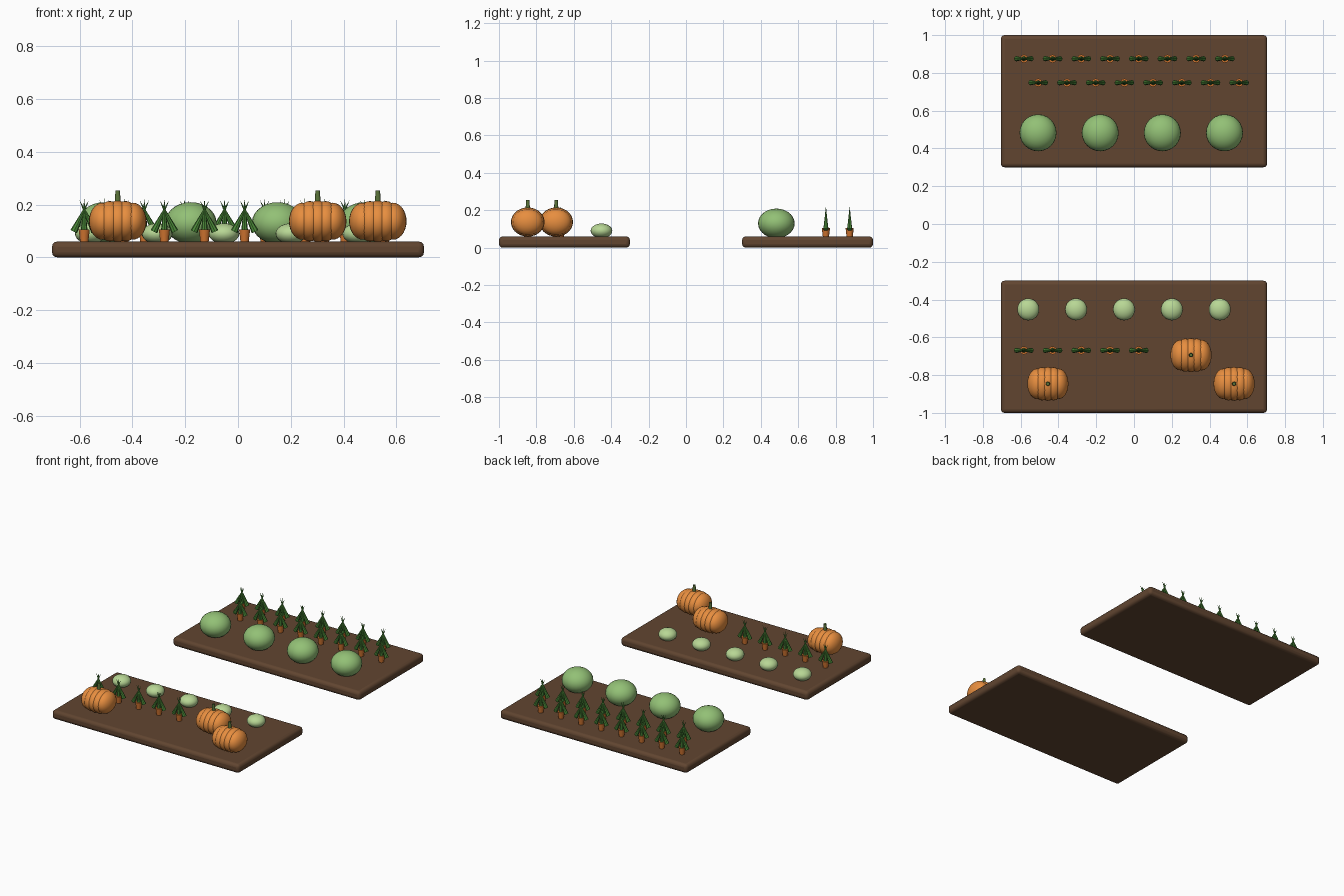
import bpy, math

if "Cube" in bpy.data.objects:
    bpy.data.objects.remove(bpy.data.objects["Cube"])


def material(name, rgb):
    m = bpy.data.materials.new(name)
    m.diffuse_color = (*rgb, 1)
    m.use_nodes = True
    m.node_tree.nodes["Principled BSDF"].inputs["Base Color"].default_value = m.diffuse_color
    return m


SOIL = material("soil", (0.12, 0.06, 0.03))
ORANGE = material("pumpkin_orange", (0.80, 0.27, 0.05))
ROOT = material("carrot_orange", (0.65, 0.18, 0.03))
STEM = material("stem_green", (0.10, 0.17, 0.04))
LEAF = material("leaf_green", (0.07, 0.25, 0.04))
CABBAGE = material("cabbage_green", (0.29, 0.53, 0.18))
LETTUCE = material("lettuce_green", (0.48, 0.68, 0.30))


def finish(name, mat, angle=40):
    ob = bpy.context.object
    ob.name = name
    ob.data.materials.append(mat)
    bpy.ops.object.shade_smooth_by_angle(angle=math.radians(angle))
    return ob


def ball(name, loc, radii, mat):
    bpy.ops.mesh.primitive_uv_sphere_add(segments=24, ring_count=14, radius=1, location=loc)
    bpy.context.object.scale = radii
    bpy.ops.object.transform_apply(location=False, rotation=False, scale=True)
    return finish(name, mat)


def cone(name, loc, r1, r2, depth, mat, sides=8, tilt=0):
    bpy.ops.mesh.primitive_cone_add(vertices=sides, radius1=r1, radius2=r2, depth=depth,
                                    location=loc, rotation=(0, tilt, 0))
    return finish(name, mat)


# Soil slab with rounded edges
def bed(name, y):
    bpy.ops.mesh.primitive_cube_add(size=1, location=(0, y, 0.03))
    ob = bpy.context.object
    ob.scale = (1.41, 0.70, 0.06)
    bpy.ops.object.transform_apply(location=False, rotation=False, scale=True)
    mod = ob.modifiers.new("round", 'BEVEL')
    mod.width, mod.segments = 0.02, 3
    finish(name, SOIL)


# Carrot: stubby root and a flat fan of crossing leaves
def carrot(x, y):
    cone("carrot_root", (x, y, 0.08), 0.016, 0.022, 0.05, ROOT, 10)
    for s in (-1, 0, 1):
        cone("carrot_leaf", (x + s * 0.011, y, 0.157), 0.014, 0, 0.132, LEAF, 8, -s * 0.45)


# Pumpkin: five overlapping lobes along x and a stem
def pumpkin(x, y):
    for dx, k in ((-0.056, 0.9), (-0.03, 0.98), (0, 1), (0.03, 0.98), (0.056, 0.9)):
        ball("pumpkin_lobe", (x + dx, y, 0.137), (0.053, 0.09 * k, 0.078 * k), ORANGE)
    cone("pumpkin_stem", (x, y, 0.228), 0.012, 0.009, 0.052, STEM, 10)


bed("front_bed", -0.65)
bed("back_bed", 0.65)

for i in range(8):
    carrot(-0.583 + i * 0.152, 0.875)
    carrot(-0.507 + i * 0.152, 0.748)
for i in range(5):
    carrot(-0.583 + i * 0.152, -0.669)
    ball("lettuce", (-0.56 + i * 0.2535, -0.452, 0.09), (0.058, 0.058, 0.039), LETTUCE)
for i in range(4):
    ball("cabbage", (-0.508 + i * 0.329, 0.483, 0.13), (0.098, 0.098, 0.079), CABBAGE)
for x, y in ((-0.456, -0.846), (0.302, -0.694), (0.53, -0.846)):
    pumpkin(x, y)
